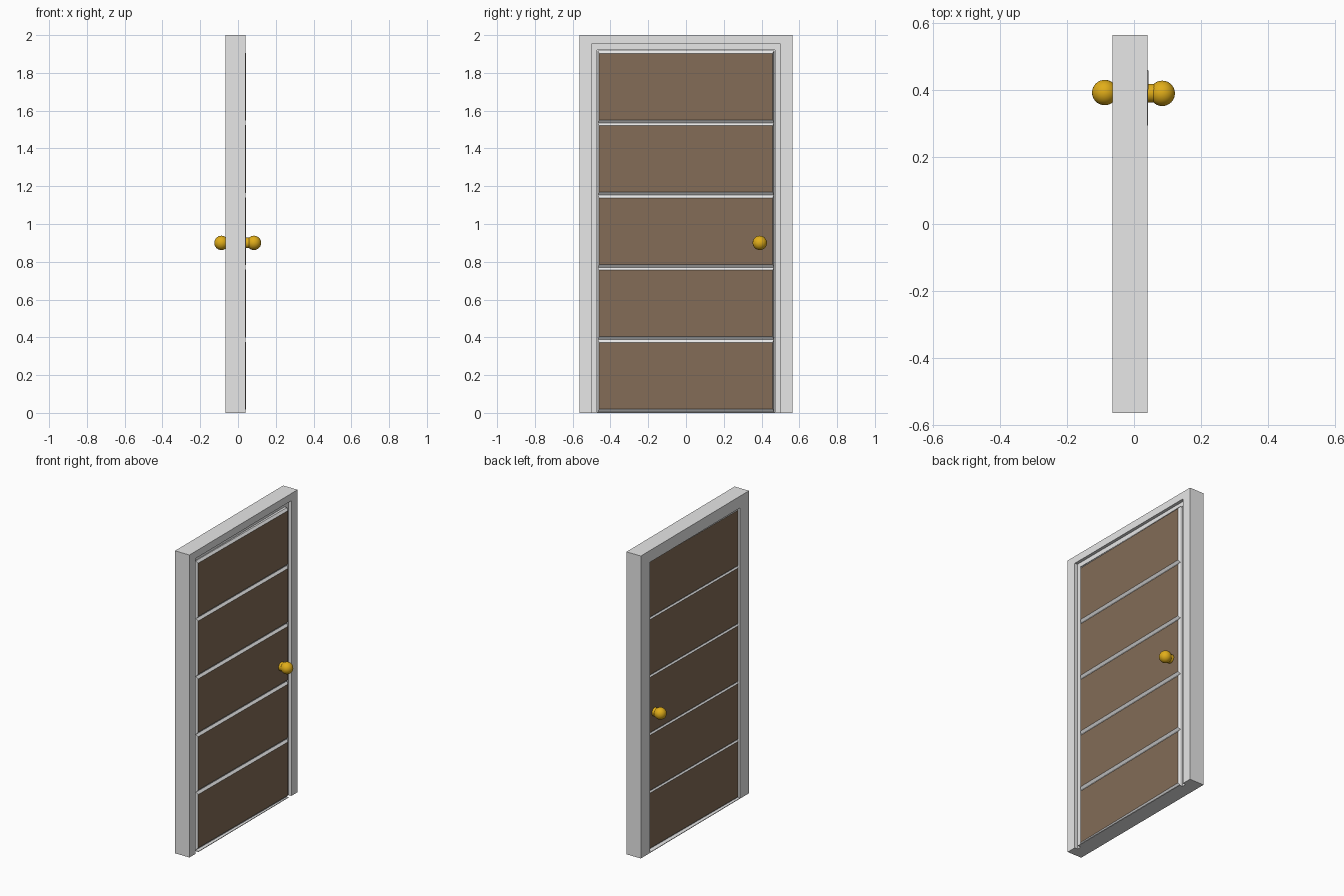
import bpy, bmesh, math
from mathutils import Matrix

if "Cube" in bpy.data.objects:
    bpy.data.objects.remove(bpy.data.objects["Cube"])


def material(name, rgb):
    m = bpy.data.materials.new(name)
    m.diffuse_color = (*rgb, 1)
    m.use_nodes = True
    m.node_tree.nodes["Principled BSDF"].inputs["Base Color"].default_value = m.diffuse_color
    return m


GREY = material("light grey", (0.8, 0.8, 0.8))
BROWN = material("brown", (0.228, 0.151, 0.095))
GOLD = material("gold", (0.75, 0.42, 0.01))


def finish(bm, name, *mats):
    bmesh.ops.remove_doubles(bm, verts=bm.verts, dist=1e-5)
    bmesh.ops.recalc_face_normals(bm, faces=bm.faces)
    me = bpy.data.meshes.new(name)
    bm.to_mesh(me)
    bm.free()
    for m in mats:
        me.materials.append(m)
    ob = bpy.data.objects.new(name, me)
    bpy.context.collection.objects.link(ob)
    return ob


# Frame: stepped section swept up one side, across the top and down the other
section = [(-0.065, 0.565, 2.0), (0.04, 0.565, 2.0), (0.04, 0.5, 1.952),
           (0.02, 0.5, 1.952), (0.02, 0.47, 1.922), (-0.065, 0.47, 1.922)]
bm = bmesh.new()
rings = [[bm.verts.new((x, sy * y, z * up)) for x, y, z in section]
         for sy, up in ((-1, 0), (-1, 1), (1, 1), (1, 0))]
for a, b in zip(rings, rings[1:]):
    for i in range(6):
        j = (i + 1) % 6
        bm.faces.new((a[i], a[j], b[j], b[i]))
bm.faces.new(rings[0])
bm.faces.new(rings[-1])
finish(bm, "door_frame", GREY)

# Thin threshold between the posts
bm = bmesh.new()
bmesh.ops.create_cube(bm, size=1, matrix=Matrix.Translation((-0.0125, 0, 0.002))
                      @ Matrix.Diagonal((0.105, 0.94, 0.004, 1)))
finish(bm, "threshold", GREY)

# Door leaf: five raised panels on each side with grey sloped edges
W, Z0, Z1, HALF, N = 0.467, 0.006, 1.918, 0.044, 5
bm = bmesh.new()


def rect(x, y, za, zb):
    return [bm.verts.new((x, s, t)) for s, t in
            ((-y, za), (y, za), (y, zb), (-y, zb))]


step = (Z1 - Z0) / N
for k in range(N):
    za, zb = Z0 + k * step, Z0 + (k + 1) * step
    bases = []
    for side, depth, mz, my in ((1, 0.012, 0.015, 0.008), (-1, 0.007, 0.009, 0.006)):
        base = rect(side * (HALF - depth), W, za, zb)
        top = rect(side * HALF, W - my, za + mz, zb - mz)
        bm.faces.new(top).material_index = 1
        for i in range(4):
            j = (i + 1) % 4
            bm.faces.new((base[i], base[j], top[j], top[i]))
        bases.append(base)
    f, r = bases
    for i in range(4):
        # edges of the leaf: sides always, bottom and top only at the ends
        if i in (1, 3) or (i == 0 and k == 0) or (i == 2 and k == N - 1):
            j = (i + 1) % 4
            bm.faces.new((f[i], f[j], r[j], r[i]))
door = finish(bm, "door_leaf", GREY, BROWN)
door.location.x = -0.007
door.rotation_euler.z = math.radians(-0.8)   # very slightly ajar

# Knobs with necks on both sides
for side, label in ((1, "outer"), (-1, "inner")):
    bm = bmesh.new()
    bmesh.ops.create_uvsphere(bm, u_segments=32, v_segments=16, radius=0.038,
                              matrix=Matrix.Translation((side * 0.086, 0.392, 0.9)))
    bmesh.ops.create_cone(bm, cap_ends=True, segments=32, radius1=0.028, radius2=0.028,
                          depth=0.03,
                          matrix=Matrix.Translation((side * 0.054, 0.392, 0.9))
                          @ Matrix.Rotation(math.pi / 2, 4, 'Y'))
    knob = finish(bm, label + "_knob", GOLD)
    knob.location = door.location
    knob.rotation_euler = door.rotation_euler
    bpy.ops.object.select_all(action='DESELECT')
    knob.select_set(True)
    bpy.context.view_layer.objects.active = knob
    bpy.ops.object.shade_smooth_by_angle(angle=math.radians(35))
